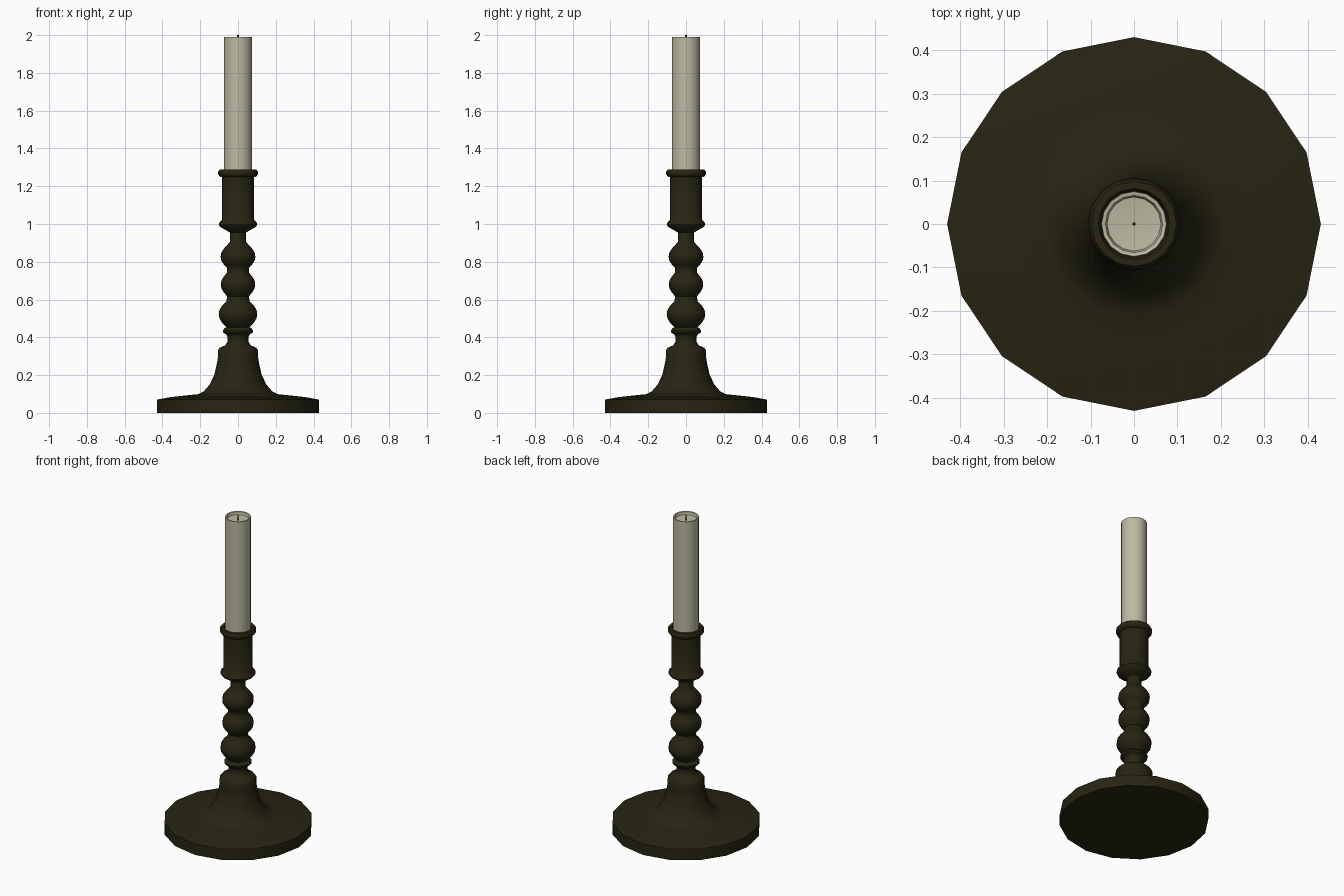
import bpy
import bmesh
from math import cos, sin, tau, radians

cube = bpy.data.objects.get("Cube")
if cube:
    bpy.data.objects.remove(cube, do_unlink=True)


def material(name, r, g, b, rough):
    m = bpy.data.materials.new(name)
    m.use_nodes = True
    m.diffuse_color = (r, g, b, 1)
    bsdf = m.node_tree.nodes["Principled BSDF"]
    bsdf.inputs["Base Color"].default_value = (r, g, b, 1)
    bsdf.inputs["Roughness"].default_value = rough
    return m


def lathe(name, profile, sides, mat, angle=45):
    """Turn a (radius, height) profile around z; radius 0 makes a pole."""
    bm = bmesh.new()
    rings = []
    for r, z in profile:
        if r == 0:
            rings.append([bm.verts.new((0, 0, z))])
        else:
            rings.append([bm.verts.new((r * cos(tau * i / sides), r * sin(tau * i / sides), z))
                          for i in range(sides)])
    for low, high in zip(rings, rings[1:]):
        for i in range(sides):
            j = (i + 1) % sides
            corners = [low[i % len(low)], low[j % len(low)],
                       high[j % len(high)], high[i % len(high)]]
            bm.faces.new(list(dict.fromkeys(corners)))
    bmesh.ops.recalc_face_normals(bm, faces=bm.faces)
    mesh = bpy.data.meshes.new(name)
    bm.to_mesh(mesh)
    bm.free()
    mesh.materials.append(mat)
    obj = bpy.data.objects.new(name, mesh)
    bpy.context.collection.objects.link(obj)
    bpy.ops.object.select_all(action="DESELECT")
    obj.select_set(True)
    bpy.context.view_layer.objects.active = obj
    bpy.ops.object.shade_smooth_by_angle(angle=radians(angle))
    return obj


def bulb(z0, z1, neck, belly):
    """Rounded bead between two necks."""
    return [(neck + (belly - neck) * s, z0 + (z1 - z0) * t)
            for t, s in ((0.08, 0.18), (0.22, 0.62), (0.36, 0.92), (0.5, 1),
                         (0.64, 0.92), (0.78, 0.62), (0.92, 0.18))]


bronze = material("dark bronze", 0.02, 0.018, 0.006, 0.5)
wax = material("ivory wax", 0.50, 0.49, 0.36, 0.6)
char = material("burnt wick", 0.01, 0.01, 0.01, 0.9)

# Wide foot sweeping up to the stem shoulder
foot = [(0, 0), (0.43, 0), (0.43, 0.07), (0.36, 0.083), (0.28, 0.092), (0.21, 0.099),
        (0.18, 0.115), (0.15, 0.15), (0.126, 0.2), (0.112, 0.26), (0.107, 0.29),
        (0.107, 0.33), (0.097, 0.345), (0.068, 0.357)]
# Small ring under the first bead
collar = [(0.057, 0.375), (0.055, 0.4), (0.062, 0.415), (0.078, 0.425),
          (0.08, 0.437), (0.07, 0.449)]
# Three turned beads
beads = (bulb(0.44, 0.605, 0.052, 0.102) + bulb(0.605, 0.755, 0.05, 0.091)
         + bulb(0.755, 0.9, 0.05, 0.092))
# Cup with rolled rims, hollow for the candle
cup = [(0.043, 0.905), (0.043, 0.955), (0.06, 0.965), (0.095, 0.985), (0.102, 0.998),
       (0.097, 1.01), (0.085, 1.022), (0.085, 1.248), (0.098, 1.252), (0.105, 1.263),
       (0.105, 1.276), (0.098, 1.288), (0.082, 1.288), (0.076, 1.275),
       (0.076, 1.1), (0, 1.1)]
lathe("candlestick", foot + collar + beads + cup, 16, bronze)

# Candle with a shallow melted hollow, and its wick
lathe("candle", [(0, 1.1), (0.075, 1.1), (0.075, 1.99), (0.066, 1.988),
                 (0.062, 1.972), (0, 1.965)], 16, wax)
lathe("wick", [(0, 1.96), (0.004, 1.96), (0.004, 2.0), (0, 2.0)], 8, char)
